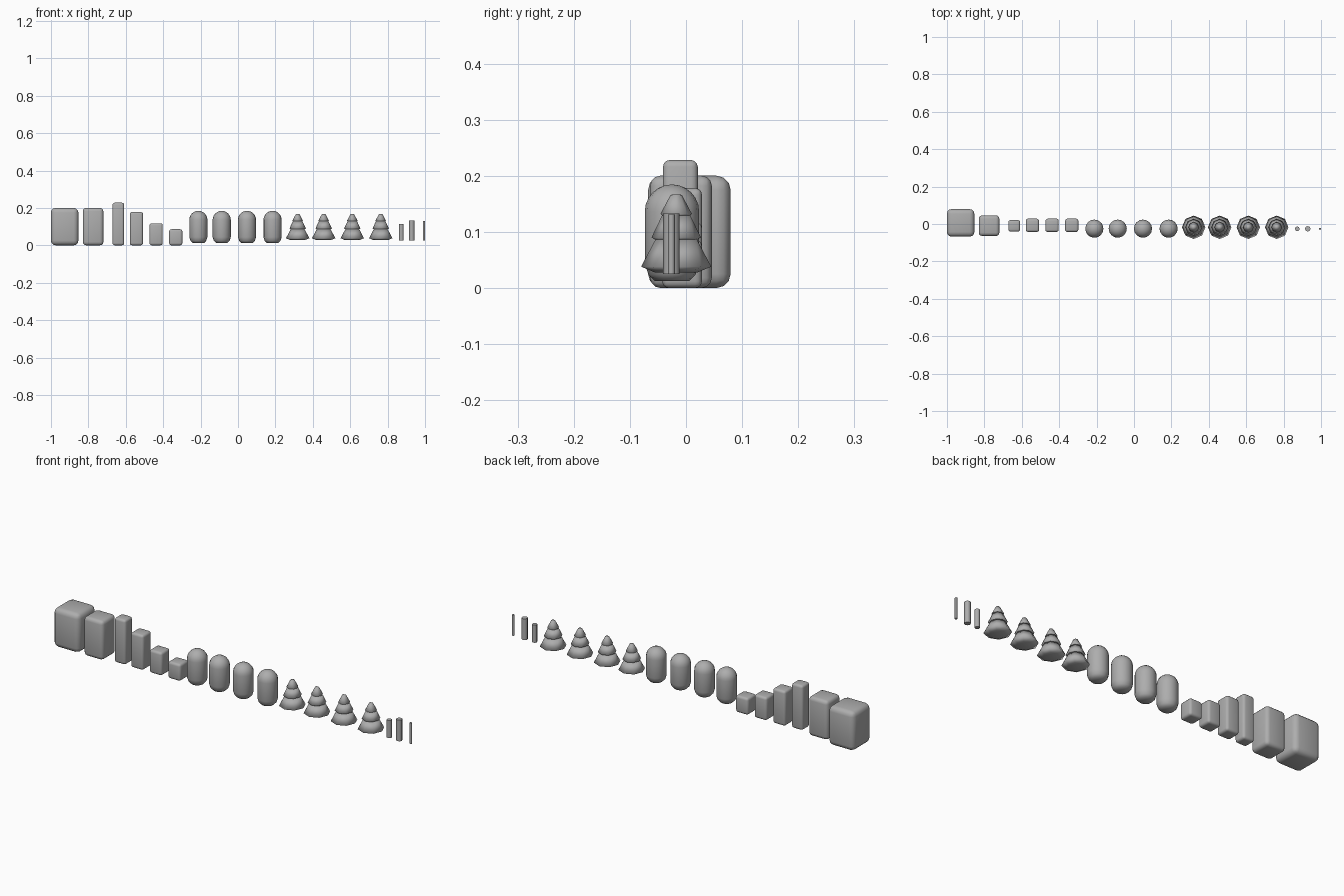
import bpy, bmesh, math

old = bpy.data.objects.get("Cube")
if old:
    bpy.data.objects.remove(old, do_unlink=True)

grey = bpy.data.materials.new("plain_grey")
grey.use_nodes = True
grey.diffuse_color = (0.42, 0.42, 0.42, 1)
grey.node_tree.nodes["Principled BSDF"].inputs["Base Color"].default_value = (0.42, 0.42, 0.42, 1)


def finish(name, bm, location):
    bmesh.ops.recalc_face_normals(bm, faces=bm.faces)
    for face in bm.faces:
        face.smooth = True
    mesh = bpy.data.meshes.new(name)
    bm.to_mesh(mesh)
    bm.free()
    mesh.materials.append(grey)
    obj = bpy.data.objects.new(name, mesh)
    obj.location = location
    bpy.context.collection.objects.link(obj)
    return obj


def rounded_block(name, x, y, width, depth, height, radius):
    bm = bmesh.new()
    bmesh.ops.create_cube(bm, size=1)
    bmesh.ops.scale(bm, vec=(width, depth, height), verts=bm.verts)
    obj = finish(name, bm, (x, y, height / 2))
    bevel = obj.modifiers.new("rounded_edges", 'BEVEL')
    bevel.width = radius
    bevel.segments = 3


def lathe(name, profile, sides, x, y):
    # Spin a profile of (radius, height) points around the vertical axis
    bm = bmesh.new()
    verts = [bm.verts.new((r, 0, z)) for r, z in profile]
    edges = [bm.edges.new(pair) for pair in zip(verts, verts[1:])]
    bmesh.ops.spin(bm, geom=verts + edges, cent=(0, 0, 0), axis=(0, 0, 1),
                   angle=math.tau, steps=sides)
    bmesh.ops.remove_doubles(bm, verts=bm.verts, dist=0.0002)
    return finish(name, bm, (x, y, 0))


# Rounded blocks, from large to small
rounded_block("large_block", -0.927, 0.006, 0.147, 0.147, 0.2, 0.025)
rounded_block("medium_block", -0.775, -0.009, 0.11, 0.11, 0.2, 0.018)
rounded_block("tall_post", -0.64, -0.01, 0.063, 0.062, 0.228, 0.012)
for i, height in enumerate((0.178, 0.118, 0.086)):
    rounded_block(f"step_post_{i + 1}", -0.543 + i * 0.105, -0.007, 0.071, 0.071, height, 0.012)

# Round-topped bushes with a tapered foot
R = 0.0485
bush = [(0, 0.012), (0.03, 0.012), (0.042, 0.024), (R, 0.044)]
bush += [(R * math.cos(a * math.pi / 12), 0.136 + R * math.sin(a * math.pi / 12))
         for a in range(7)]
for i, x in enumerate((-0.212, -0.087, 0.048, 0.185)):
    lathe(f"bush_{i + 1}", bush, 16, x, -0.025)

# Three-tier trees, each tier a drooping cone
tiers = [(0.0625, 0.034, 0.038, 0.092), (0.044, 0.023, 0.09, 0.134),
         (0.028, 0.010, 0.132, 0.166)]
tree = [(0, 0.028)]
for wide, narrow, low, high in tiers:
    tree += [(wide * 0.62, low - 0.01), (wide, low), (narrow, high)]
tree.append((0, 0.167))
for i, x in enumerate((0.319, 0.458, 0.611, 0.763)):
    lathe(f"tree_{i + 1}", tree, 8, x, -0.0175)

# Thin trunks
for i, (x, r, top) in enumerate(((0.873, 0.0125, 0.115), (0.929, 0.0148, 0.133), (0.994, 0.006, 0.131))):
    trunk = [(0, 0.025), (r, 0.025), (r, top), (0, top)]
    obj = lathe(f"trunk_{i + 1}", trunk, 8, x, -0.026)
    bpy.ops.object.select_all(action='DESELECT')
    obj.select_set(True)
    bpy.context.view_layer.objects.active = obj
    bpy.ops.object.shade_smooth_by_angle(angle=math.radians(60))
